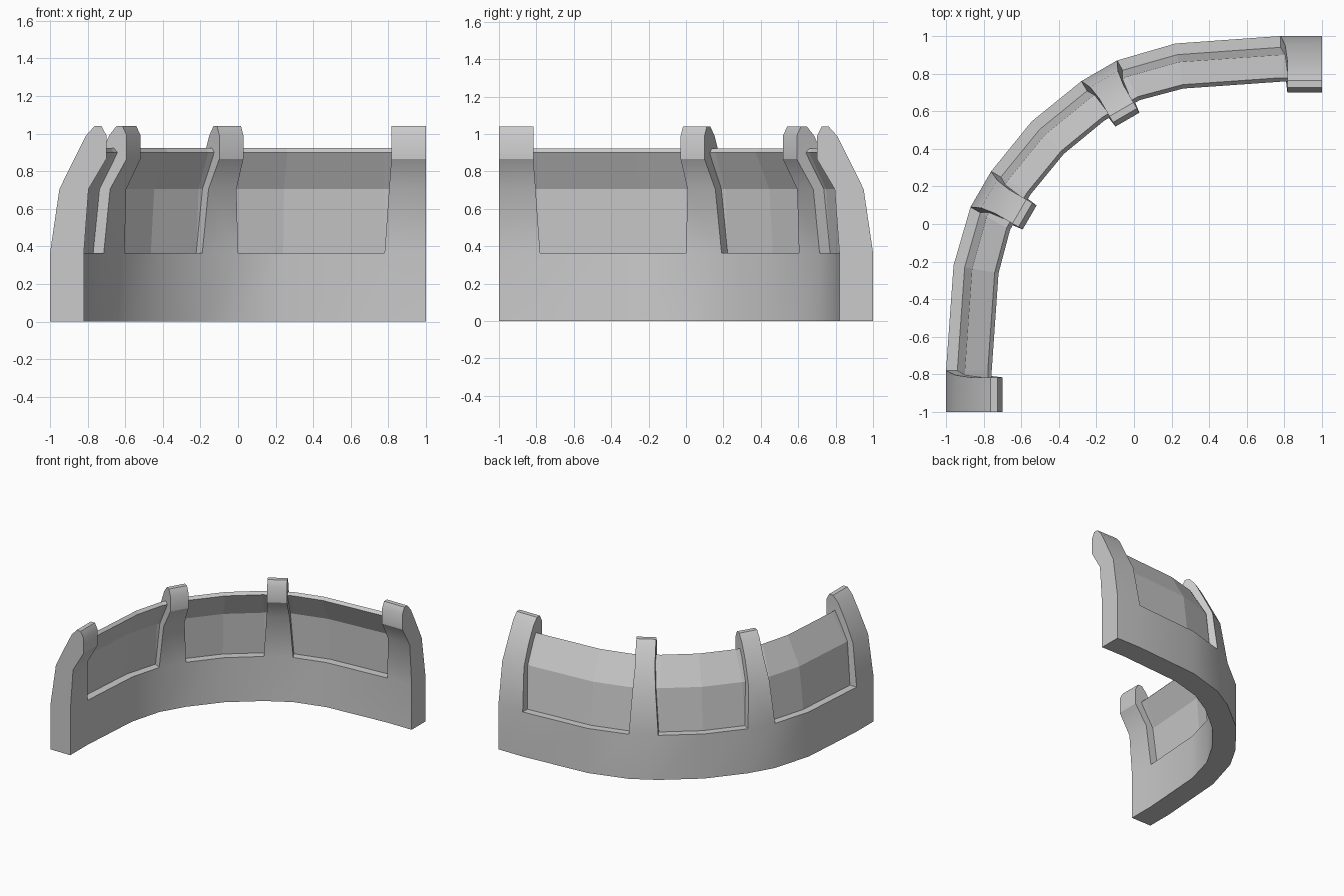
import bpy, bmesh
from math import sin, cos, radians

if "Cube" in bpy.data.objects:
    bpy.data.objects.remove(bpy.data.objects["Cube"])

# Plan stations on the outer face: x, y, tangent angle; second half is mirrored over the diagonal
half = [(1, 1, 0), (0.78, 1, 0), (0.22, 0.96, 10), (-0.09, 0.87, 30), (-0.28, 0.76, 30)]
stations = half + [(-0.545, 0.545, 45)] + [(-y, -x, 90 - a) for x, y, a in reversed(half)]
LEDGE, THICK = 0.365, 0.18


def at(st, depth, z, along=0.0):
    """Point inward of a station by depth, shifted along the wall."""
    x, y, a = st
    s, c = sin(radians(a)), cos(radians(a))
    return (x + s * depth + c * along, y - c * depth + s * along, z)


def finish(bm, name, smooth):
    bmesh.ops.remove_doubles(bm, verts=bm.verts, dist=0.0005)
    bmesh.ops.recalc_face_normals(bm, faces=bm.faces)
    me = bpy.data.meshes.new(name)
    bm.to_mesh(me)
    bm.free()
    ob = bpy.data.objects.new(name, me)
    bpy.context.collection.objects.link(ob)
    if smooth:
        bpy.ops.object.select_all(action='DESELECT')
        ob.select_set(True)
        bpy.context.view_layer.objects.active = ob
        bpy.ops.object.shade_smooth_by_angle(angle=radians(30))
    return ob


def sweep(bm, rings, closed_ends=True, skip=()):
    """Skin a list of equal closed rings; skip holds (span, side) pairs left open."""
    vs = [[bm.verts.new(p) for p in r] for r in rings]
    n = len(vs[0])
    for i in range(len(vs) - 1):
        for k in range(n):
            if (i, k) not in skip:
                j = (k + 1) % n
                bm.faces.new((vs[i][k], vs[i][j], vs[i + 1][j], vs[i + 1][k]))
    if closed_ends:
        bm.faces.new(vs[0])
        bm.faces.new(vs[-1])


# Curved base wall, left open under the posts
bm = bmesh.new()
post_spans = (0, 3, 6, 9)
rings = [[at(s, 0, 0), at(s, 0, LEDGE), at(s, THICK, LEDGE), at(s, THICK, 0)] for s in stations]
sweep(bm, rings, skip={(i, 1) for i in post_spans})

# Tapered leaning posts: height, outer depth, inner depth, side taper
levels = [(LEDGE, 0, THICK, 0), (0.705, 0.05, 0.205, 0.024), (0.866, 0.129, 0.30, 0.036),
          (0.99, 0.192, 0.30, 0.036), (1.04, 0.237, 0.274, 0.036)]
for i in post_spans:
    rings = []
    for z, do, di, t in levels:
        ta = 0 if i == 0 else -t
        tb = 0 if i == 9 else t
        a, b = stations[i], stations[i + 1]
        rings.append([at(a, do, z, ta), at(a, di, z, ta), at(b, di, z, tb), at(b, do, z, tb)])
    vs = [[bm.verts.new(p) for p in r] for r in rings]
    for lo, hi in zip(vs, vs[1:]):
        for k in range(4):
            j = (k + 1) % 4
            bm.faces.new((lo[k], lo[j], hi[j], hi[k]))
    bm.faces.new(vs[-1])
finish(bm, "base_wall_and_posts", True)

# Thin recessed panel, running through the posts
bm = bmesh.new()
profile = [(0.06, 0.35), (0.06, LEDGE), (0.10, 0.705), (0.222, 0.922), (0.243, 0.90),
           (0.14, 0.705), (0.115, LEDGE), (0.115, 0.35)]
line = [(0.9, 1, 0)] + stations[1:-1] + [(-1, -0.9, 90)]
sweep(bm, [[at(s, d, z) for d, z in profile] for s in line])
finish(bm, "recessed_panel", False)
